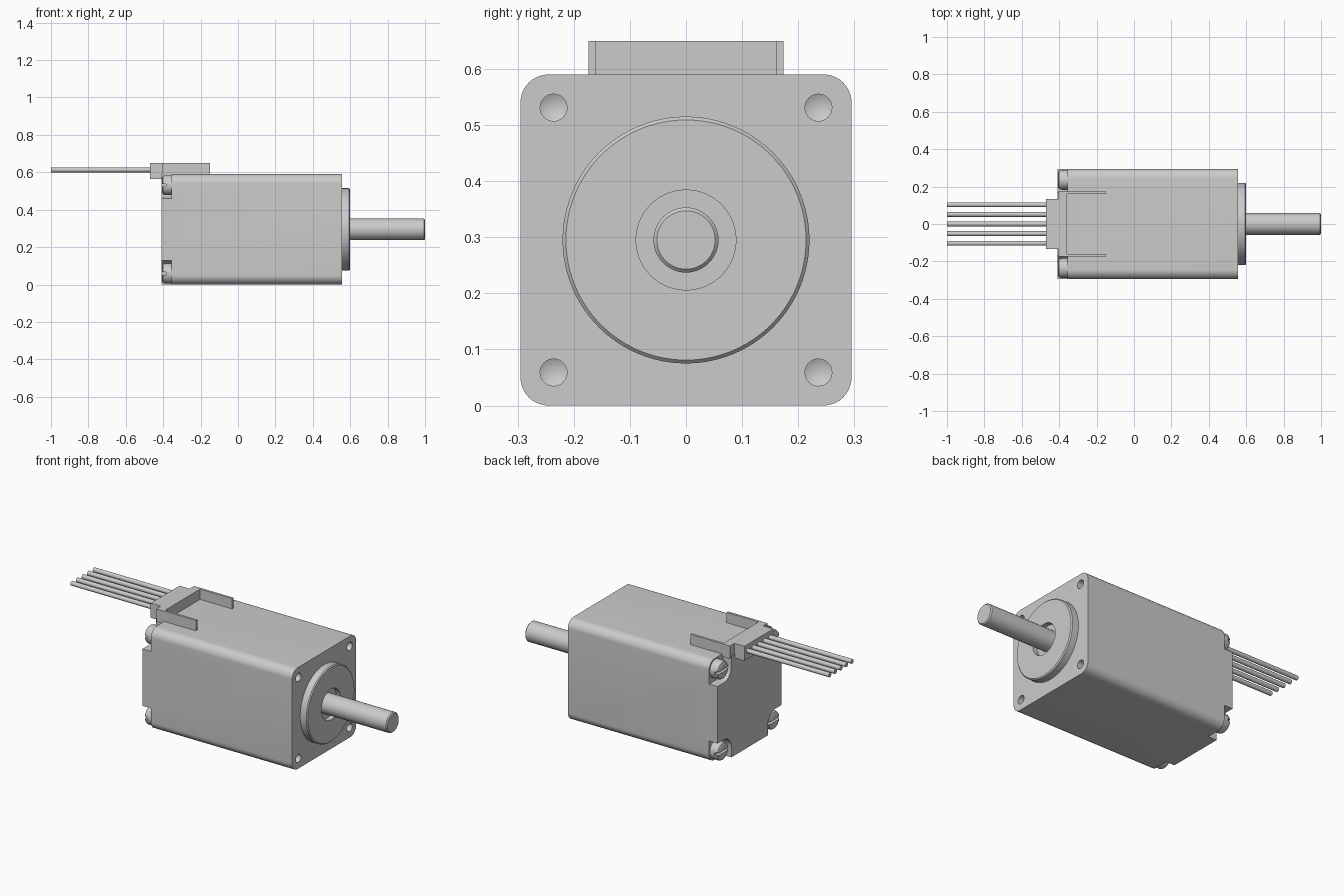
import bpy, bmesh, math
from mathutils import Vector

cube = bpy.data.objects.get("Cube")
if cube:
    bpy.data.objects.remove(cube, do_unlink=True)

grey = bpy.data.materials.new("Plain grey")
grey.use_nodes = True
COLOUR = (0.6, 0.6, 0.6, 1)
grey.diffuse_color = COLOUR
grey.node_tree.nodes["Principled BSDF"].inputs["Base Color"].default_value = COLOUR

AXIS_Z = 0.295      # height of the shaft axis
SCREW = 0.236       # screw offset from the axis


def finish(bm, name):
    bmesh.ops.recalc_face_normals(bm, faces=bm.faces)
    mesh = bpy.data.meshes.new(name)
    bm.to_mesh(mesh)
    bm.free()
    mesh.materials.append(grey)
    obj = bpy.data.objects.new(name, mesh)
    bpy.context.collection.objects.link(obj)
    return obj


def box(name, low, high, radius=0):
    """Box between two corners, with its lengthwise (x) edges rounded."""
    bm = bmesh.new()
    bmesh.ops.create_cube(bm, size=1)
    low, high = Vector(low), Vector(high)
    for v in bm.verts:
        v.co = (low + high) / 2 + v.co * (high - low)
    if radius:
        edges = [e for e in bm.edges
                 if abs(e.verts[0].co.x - e.verts[1].co.x) > 0.01]
        bmesh.ops.bevel(bm, geom=edges, offset=radius, segments=10,
                        profile=0.5, affect='EDGES')
    return finish(bm, name)


def lathe(name, profile, y=0, z=AXIS_Z, steps=48):
    """Turn (x, radius) points around an axis parallel to x."""
    bm = bmesh.new()
    verts = [bm.verts.new((x, 0, r)) for x, r in profile]
    edges = [bm.edges.new(pair) for pair in zip(verts, verts[1:])]
    bmesh.ops.spin(bm, geom=verts + edges, cent=(0, 0, 0), axis=(1, 0, 0),
                   angle=math.tau, steps=steps)
    bmesh.ops.remove_doubles(bm, verts=bm.verts, dist=0.0001)
    for v in bm.verts:
        v.co += Vector((0, y, z))
    return finish(bm, name)


def cut(obj, cutter):
    mod = obj.modifiers.new("cut", 'BOOLEAN')
    mod.operation = 'DIFFERENCE'
    mod.solver = 'EXACT'
    mod.object = cutter
    cutter.hide_render = True
    bpy.context.view_layer.objects.active = obj
    bpy.ops.object.modifier_apply(modifier=mod.name)
    bpy.data.objects.remove(cutter, do_unlink=True)


parts = []

# Motor housing with rounded long edges
body = box("housing", (-0.41, -0.295, 0), (0.555, 0.295, 0.59), 0.05)
parts.append(body)

# Mounting holes, rear corner pockets and slotted screws at each corner
for sy in (-1, 1):
    for sz in (-1, 1):
        y, z = sy * SCREW, AXIS_Z + sz * SCREW
        cut(body, lathe("hole_cutter", [(0.6, 0), (0.6, 0.024), (0.49, 0.024),
                                        (0.478, 0)], y, z, 32))
        ys = sorted((sy * 0.168, sy * 0.45))
        zs = sorted((AXIS_Z + sz * 0.166, AXIS_Z + sz * 0.45))
        cut(body, box("pocket_cutter", (-0.5, ys[0], zs[0]),
                      (-0.355, ys[1], zs[1]), 0.07))
        screw = lathe("screw", [(-0.34, 0), (-0.34, 0.053), (-0.392, 0.053),
                                (-0.402, 0.048), (-0.407, 0.038), (-0.407, 0)],
                      y, z, 32)
        cut(screw, box("slot_cutter", (-0.5, y - 0.1, z - 0.007),
                       (-0.385, y + 0.1, z + 0.007)))
        parts.append(screw)

# Front pilot boss with a bearing recess, and the shaft
parts.append(lathe("pilot_boss", [(0.54, 0), (0.54, 0.22), (0.594, 0.22),
                                  (0.6, 0.214), (0.6, 0.089), (0.572, 0.089),
                                  (0.572, 0)], steps=96))
parts.append(lathe("shaft", [(0.56, 0), (0.56, 0.058), (0.994, 0.058),
                             (1, 0.052), (1, 0)]))

# Lead connector: block, wider shoulder and two side arms
parts.append(box("connector_block", (-0.47, -0.133, 0.565), (-0.36, 0.133, 0.65)))
parts.append(box("connector_shoulder", (-0.405, -0.174, 0.575), (-0.357, 0.174, 0.65)))
for side in (-1, 1):
    ys = sorted((side * 0.16, side * 0.174))
    parts.append(box("connector_arm", (-0.38, ys[0], 0.58), (-0.15, ys[1], 0.65)))

# Five lead wires
for i in range(-2, 3):
    parts.append(lathe("wire", [(-1, 0), (-1, 0.013), (-0.46, 0.013), (-0.46, 0)],
                       i * 0.0515, 0.613, 20))

# Smooth the round surfaces, keep the machined edges crisp
bpy.ops.object.select_all(action='DESELECT')
for obj in parts:
    obj.select_set(True)
bpy.context.view_layer.objects.active = body
bpy.ops.object.shade_smooth_by_angle(angle=math.radians(30))
